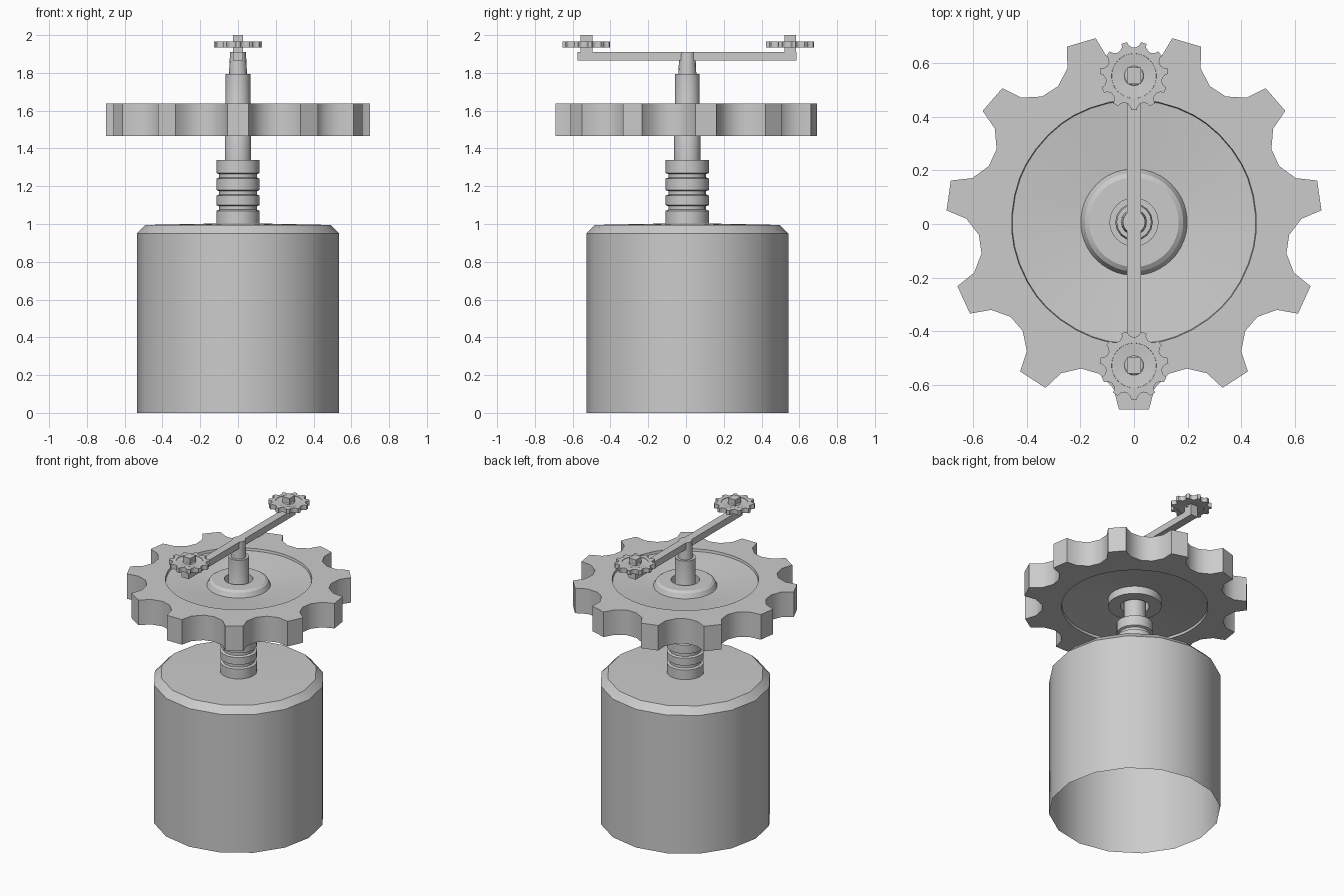
import bpy, bmesh
from math import sin, cos, pi, radians

if "Cube" in bpy.data.objects:
    bpy.data.objects.remove(bpy.data.objects["Cube"])

AXIS_Y = 0.007   # shared axis of base, shafts and large gear


def finish(bm, name, loc, smooth=True):
    bmesh.ops.recalc_face_normals(bm, faces=bm.faces)
    me = bpy.data.meshes.new(name)
    bm.to_mesh(me)
    bm.free()
    ob = bpy.data.objects.new(name, me)
    ob.location = loc
    bpy.context.collection.objects.link(ob)
    if smooth:
        bpy.ops.object.select_all(action='DESELECT')
        ob.select_set(True)
        bpy.context.view_layer.objects.active = ob
        bpy.ops.object.shade_smooth_by_angle(angle=radians(30))
    return ob


def bridge(bm, a, b):
    n = len(a)
    for i in range(n):
        j = (i + 1) % n
        bm.faces.new((a[i], a[j], b[j], b[i]))


def lathe(name, profile, sides=16, loc=(0, AXIS_Y, 0), cap=True):
    """Revolve (radius, z) points, bottom to top, optionally capping the top."""
    bm = bmesh.new()
    rings = [[bm.verts.new((r * cos(2 * pi * i / sides), r * sin(2 * pi * i / sides), z))
              for i in range(sides)] for r, z in profile]
    for a, b in zip(rings, rings[1:]):
        bridge(bm, a, b)
    if cap:
        bm.faces.new(rings[-1])
    return finish(bm, name, loc)


def gear(name, loc, s=1.0, teeth=11):
    """Dished gear with a raised hub; the outline is scaled by s."""
    half = [(4.6, 0.70), (7.0, 0.625), (12.9, 0.58)]
    tooth = [(-a, r) for a, r in reversed(half)] + half
    outline = [(radians(-90 + 360 * t / teeth + a), r) for t in range(teeth) for a, r in tooth]
    step = pi / teeth

    def ring(r, z):
        # None follows the toothed outline, a number gives a 22-sided circle
        pts = []
        for a, ro in outline:
            q = ro if r is None else r * cos(step / 2) / cos((a + pi / 2) % step - step / 2)
            pts.append(bm.verts.new((q * cos(a) * s, q * sin(a) * s, z * s)))
        return pts

    bm = bmesh.new()
    section = [(None, .086), (.46, .086), (.457, .070), (.20, .045), (.185, .075),
               (.168, .086), (.09, .086), (.09, -.086), (.168, -.086), (.168, -.035),
               (.457, -.070), (.46, -.086), (None, -.086)]
    rings = [ring(r, z) for r, z in section]
    for a, b in zip(rings, rings[1:] + rings[:1]):
        bridge(bm, a, b)
    return finish(bm, name, loc)


def box(name, x, y0, y1, z0, z1):
    bm = bmesh.new()
    bmesh.ops.create_cube(bm, size=1)
    bmesh.ops.scale(bm, vec=(2 * x, y1 - y0, z1 - z0), verts=bm.verts)
    return finish(bm, name, (0, (y0 + y1) / 2, (z0 + z1) / 2), smooth=False)


# open-bottomed base drum with a chamfered top
lathe("base_drum", [(.535, 0), (.535, .95), (.49, .995), (.10, 1.003)])

# grooved neck
neck = [(.115, .99)]
for z0, z1 in ((1.07, 1.10), (1.15, 1.18), (1.24, 1.27)):
    neck += [(.115, z0), (.10, z0 + .006), (.10, z1 - .006), (.115, z1)]
lathe("grooved_neck", neck + [(.115, 1.34)])

# stepped centre shaft
lathe("main_shaft", [(.07, 1.33), (.07, 1.55), (.065, 1.56), (.065, 1.795)])
lathe("top_shaft", [(.048, 1.79), (.042, 1.91)])

# large gear
gear("large_gear", (0, AXIS_Y, 1.553))

# cross arm with a pin and a small gear at each end
box("cross_arm", .027, -.575, .585, 1.865, 1.91)
for end, y in (("front", -.527), ("back", .552)):
    box(end + "_pin", .027, y - .031, y + .031, 1.90, 2.0)
    gear(end + "_small_gear", (0, y, 1.95), .183)
